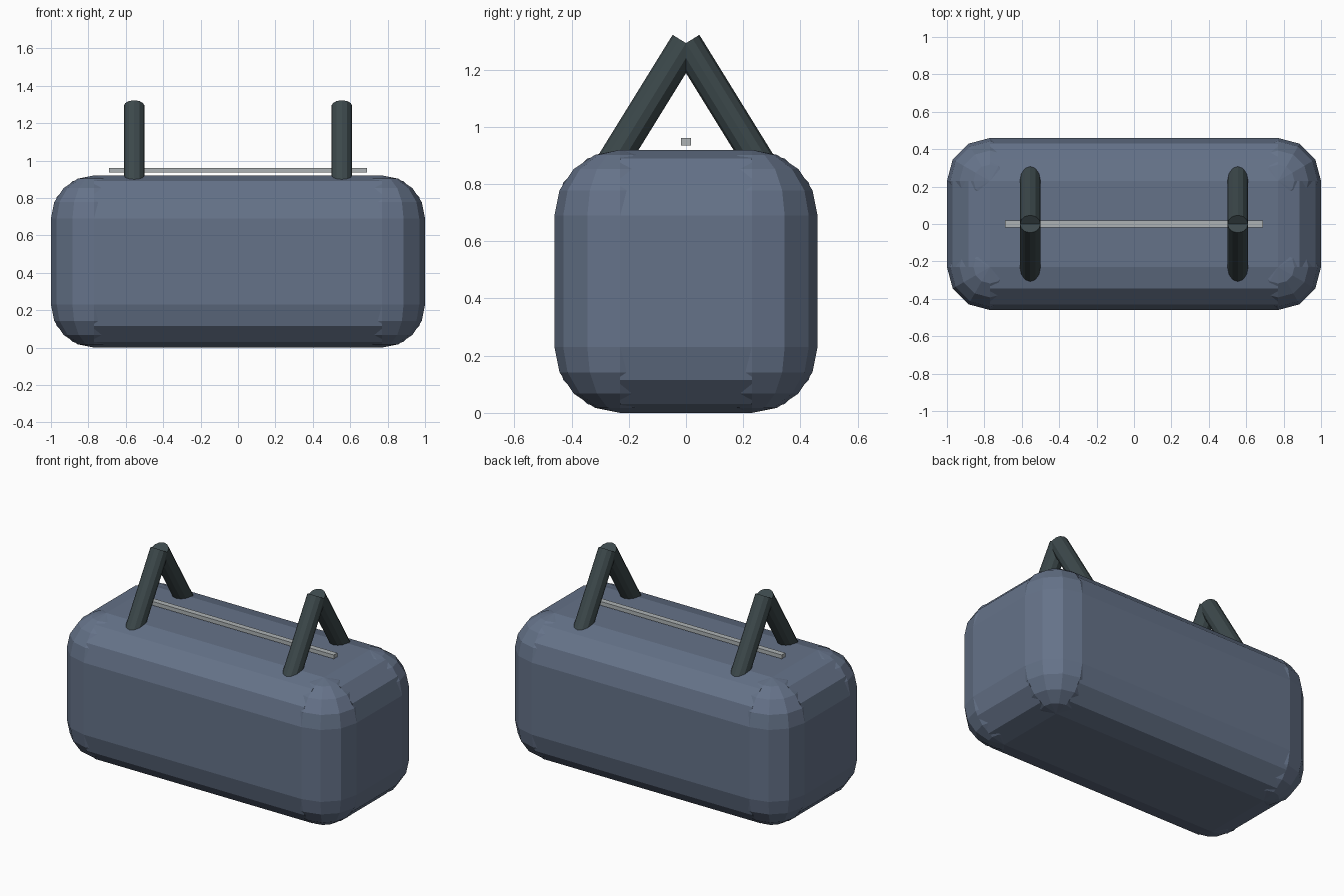
import bpy, bmesh
from mathutils import Vector, Matrix
from itertools import product

if "Cube" in bpy.data.objects:
    bpy.data.objects.remove(bpy.data.objects["Cube"])

L, W, H, R = 2.0, 0.92, 0.92, 0.23      # body size and corner radius
CENTRE = Vector((0, 0, H / 2))


def material(name, rgb):
    m = bpy.data.materials.new(name)
    m.diffuse_color = (*rgb, 1)
    m.use_nodes = True
    m.node_tree.nodes["Principled BSDF"].inputs["Base Color"].default_value = m.diffuse_color
    return m


def add_box(bm, centre, size):
    bmesh.ops.create_cube(bm, size=1, matrix=Matrix.Translation(centre) @ Matrix.Diagonal((*size, 1)))


def add_rod(bm, a, b, radius, sides=12):
    a, b = Vector(a), Vector(b)
    turn = (b - a).to_track_quat('Z', 'Y').to_matrix().to_4x4()
    bmesh.ops.create_cone(bm, cap_ends=True, segments=sides, radius1=radius, radius2=radius,
                          depth=(b - a).length, matrix=Matrix.Translation((a + b) / 2) @ turn)


def finish(bm, name, mat):
    mesh = bpy.data.meshes.new(name)
    bm.to_mesh(mesh)
    bm.free()
    mesh.materials.append(mat)
    ob = bpy.data.objects.new(name, mesh)
    bpy.context.collection.objects.link(ob)
    return ob


fabric = material("fabric", (0.13, 0.17, 0.25))
strap = material("strap", (0.045, 0.065, 0.07))
metal = material("metal", (0.42, 0.45, 0.46))

# Padded body: three crossing slabs, rods along the edges, balls at the corners
bm = bmesh.new()
full = Vector((L, W, H))
half = full / 2 - Vector((R, R, R))
for axis in range(3):
    size = half * 2
    size[axis] = full[axis]
    add_box(bm, CENTRE, size)
    for s, t in product((-1, 1), repeat=2):
        end = Vector()
        end[axis] = half[axis]
        u, v = (axis + 1) % 3, (axis + 2) % 3
        end[u], end[v] = s * half[u], t * half[v]
        start = end.copy()
        start[axis] = -half[axis]
        add_rod(bm, CENTRE + start, CENTRE + end, R)
for signs in product((-1, 1), repeat=3):
    corner = CENTRE + Vector(s * h for s, h in zip(signs, half))
    bmesh.ops.create_uvsphere(bm, u_segments=12, v_segments=8, radius=R,
                              matrix=Matrix.Translation(corner))
finish(bm, "bag_body", fabric)

# Two A-shaped handles, feet sunk into the body
for side, x in (("left", -0.555), ("right", 0.555)):
    bm = bmesh.new()
    for s in (-1, 1):
        add_rod(bm, (x, s * 0.286, 0.83), (x, 0, 1.293), 0.055)
    finish(bm, side + "_handle", strap)

# Zip strip above the top
bm = bmesh.new()
add_box(bm, (0, 0, 0.948), (1.38, 0.036, 0.025))
finish(bm, "zip_strip", metal)
